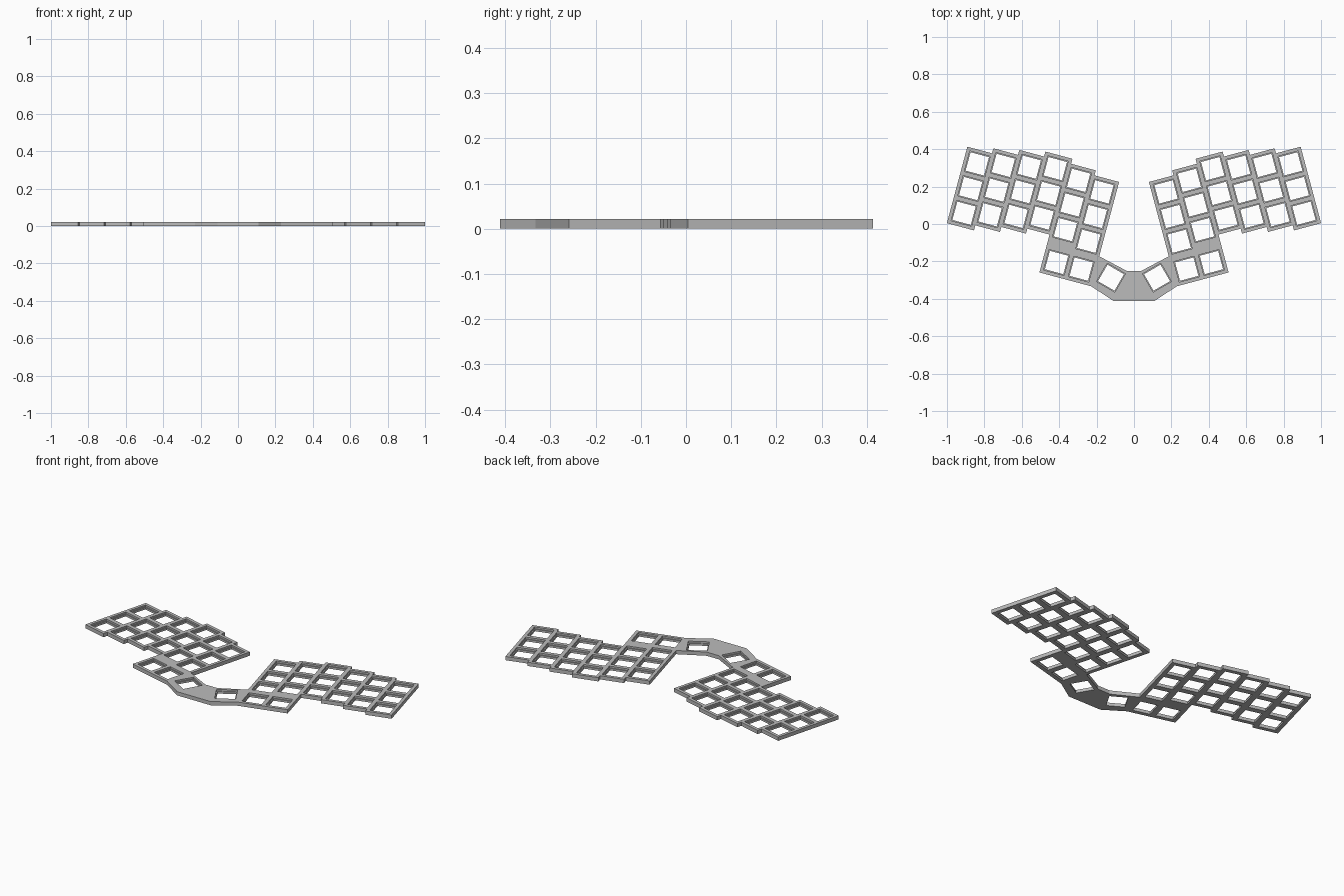
import bpy, bmesh, math
from mathutils import Vector, Matrix

if "Cube" in bpy.data.objects:
    bpy.data.objects.remove(bpy.data.objects["Cube"])

THICK, STEP = 0.022, 0.012        # plate thickness, height of the ledge in each opening
PITCH, HALF = 0.1365, 0.075       # key spacing, half width of a column
SMALL, LARGE = 0.051, 0.0565      # half sizes of the lower and upper openings
TILT = math.radians(15)

cols = [0.8925 - PITCH * i for i in range(6)]              # outer to inner columns
mids = [-0.043, -0.015, 0.0125, 0.040, 0.0125, -0.015]     # column stagger
THUMB = -0.306


def place(u, v, a=TILT):
    return Matrix.Rotation(a, 2) @ Vector((u, v))


def top(i):
    return mids[i] + PITCH + HALF


def low(i):
    return mids[i] - PITCH - HALF


# Right half outline in the tilted frame: inner edge, stepped back, stepped front, thumb block
inner, thumb_edge = cols[5] - HALF, cols[4] + HALF
steps = [(inner, -0.215), (inner, top(5))]
for i in (5, 4):
    x = cols[i - 1] - HALF
    steps += [(x, top(i)), (x, top(i - 1))]
for i in (3, 2, 1):
    x = cols[i] + HALF
    steps += [(x, top(i)), (x, top(i - 1))]
steps += [(cols[0] + HALF, top(0)), (cols[0] + HALF, low(0))]
for i in (0, 1, 2):
    x = cols[i] - HALF
    steps += [(x, low(i)), (x, low(i + 1))]
steps += [(thumb_edge, low(3)), (thumb_edge, THUMB - HALF), (inner, THUMB - HALF)]

# Straight bridge joins the halves at the centre
right = [Vector((0.04, -0.25))] + [place(*p) for p in steps] + [Vector((0.11, -0.411))]
outline = right + [Vector((-p.x, p.y)) for p in reversed(right)]

# Key openings: three per column plus three thumb keys, on both sides
keys = [(place(u, m + PITCH * k), TILT) for u, m in zip(cols, mids) for k in (-1, 0, 1)]
keys += [(place(u, THUMB), TILT) for u in cols[4:]]
keys += [(Vector((0.123, -0.287)), math.radians(30))]
keys += [(Vector((-c.x, c.y)), -a) for c, a in keys]

bm = bmesh.new()


def ring(points, z):
    return [bm.verts.new((p.x, p.y, z)) for p in points]


def square(centre, angle, h):
    return [centre + place(x, y, angle) for x, y in ((-h, -h), (h, -h), (h, h), (-h, h))]


def bridge(a, b):
    n = len(a)
    for i in range(n):
        bm.faces.new((a[i], a[(i + 1) % n], b[(i + 1) % n], b[i]))


def cap(rings):
    edges = []
    for r in rings:
        for i in range(len(r)):
            a, b = r[i], r[(i + 1) % len(r)]
            edges.append(bm.edges.get((a, b)) or bm.edges.new((a, b)))
    bmesh.ops.triangle_fill(bm, edges=edges, use_beauty=True, normal=(0, 0, 1))


# Outer wall and stepped opening walls
bottom_rings, top_rings = [ring(outline, 0)], [ring(outline, THICK)]
bridge(bottom_rings[0], top_rings[0])
for c, a in keys:
    levels = [ring(square(c, a, h), z) for h, z in
              ((SMALL, 0), (SMALL, STEP), (LARGE, STEP), (LARGE, THICK))]
    for lo, hi in zip(levels, levels[1:]):
        bridge(lo, hi)
    bottom_rings.append(levels[0])
    top_rings.append(levels[-1])

# Flat underside and top surface
cap(bottom_rings)
cap(top_rings)
bmesh.ops.recalc_face_normals(bm, faces=bm.faces)

mesh = bpy.data.meshes.new("key_plate")
bm.to_mesh(mesh)
bm.free()
plate = bpy.data.objects.new("key_plate", mesh)
bpy.context.collection.objects.link(plate)

grey = bpy.data.materials.new("light_grey")
grey.diffuse_color = (0.5, 0.5, 0.5, 1)
grey.use_nodes = True
grey.node_tree.nodes["Principled BSDF"].inputs["Base Color"].default_value = grey.diffuse_color
mesh.materials.append(grey)
